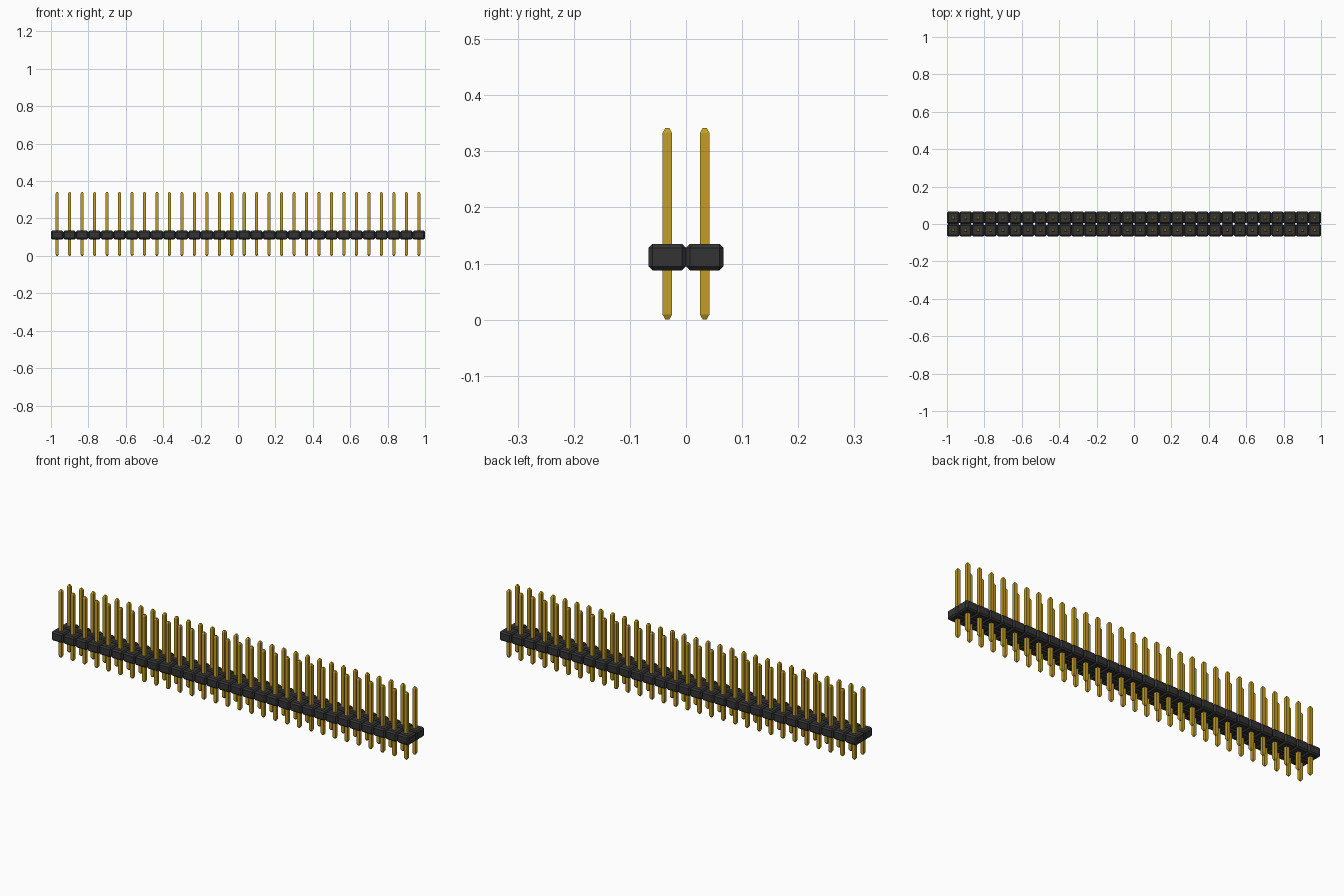
import bpy
import bmesh
from mathutils import Matrix

cube = bpy.data.objects.get("Cube")
if cube:
    bpy.data.objects.remove(cube, do_unlink=True)

COLUMNS = 30
PITCH = 2 / COLUMNS
BODY_LOW, BODY_HIGH = 0.088, 0.135
PIN_WIDTH, TIP_WIDTH = 0.0165, 0.007
PIN_TOP, TAPER = 0.342, 0.009


def material(name, color):
    mat = bpy.data.materials.new(name)
    mat.use_nodes = True
    mat.diffuse_color = color
    mat.node_tree.nodes["Principled BSDF"].inputs["Base Color"].default_value = color
    return mat


def finish(bm, name, mat):
    bmesh.ops.recalc_face_normals(bm, faces=bm.faces)
    mesh = bpy.data.meshes.new(name)
    bm.to_mesh(mesh)
    bm.free()
    mesh.materials.append(mat)
    return mesh


def block_mesh(mat):
    # Chamfered box filling one grid cell
    bm = bmesh.new()
    height = BODY_HIGH - BODY_LOW
    size = Matrix.Diagonal((PITCH, PITCH, height, 1))
    middle = Matrix.Translation((0, 0, BODY_LOW + height / 2))
    bmesh.ops.create_cube(bm, size=1, matrix=middle @ size)
    bmesh.ops.bevel(bm, geom=bm.edges[:], offset=0.007, segments=1,
                    affect='EDGES', profile=0.5)
    return finish(bm, "housing_block", mat)


def pin_mesh(mat):
    # Square pin with a blunt taper at both ends
    bm = bmesh.new()
    sections = [(0, TIP_WIDTH), (TAPER, PIN_WIDTH),
                (PIN_TOP - TAPER, PIN_WIDTH), (PIN_TOP, TIP_WIDTH)]
    rings = []
    for z, width in sections:
        h = width / 2
        rings.append([bm.verts.new((x * h, y * h, z))
                      for x, y in ((-1, -1), (1, -1), (1, 1), (-1, 1))])
    for low, high in zip(rings, rings[1:]):
        for i in range(4):
            j = (i + 1) % 4
            bm.faces.new((low[i], low[j], high[j], high[i]))
    bm.faces.new(rings[0])
    bm.faces.new(rings[-1])
    return finish(bm, "pin", mat)


block = block_mesh(material("black plastic", (0.034, 0.034, 0.035, 1)))
pin = pin_mesh(material("gold metal", (0.55, 0.34, 0.02, 1)))

# Two rows of blocks, each with its pin
for row, y in (("front", -PITCH / 2), ("back", PITCH / 2)):
    for column in range(COLUMNS):
        x = (column + 0.5) * PITCH - 1
        for part, mesh in (("housing_block", block), ("pin", pin)):
            obj = bpy.data.objects.new(f"{row}_{part}_{column + 1}", mesh)
            obj.location = (x, y, 0)
            bpy.context.collection.objects.link(obj)
